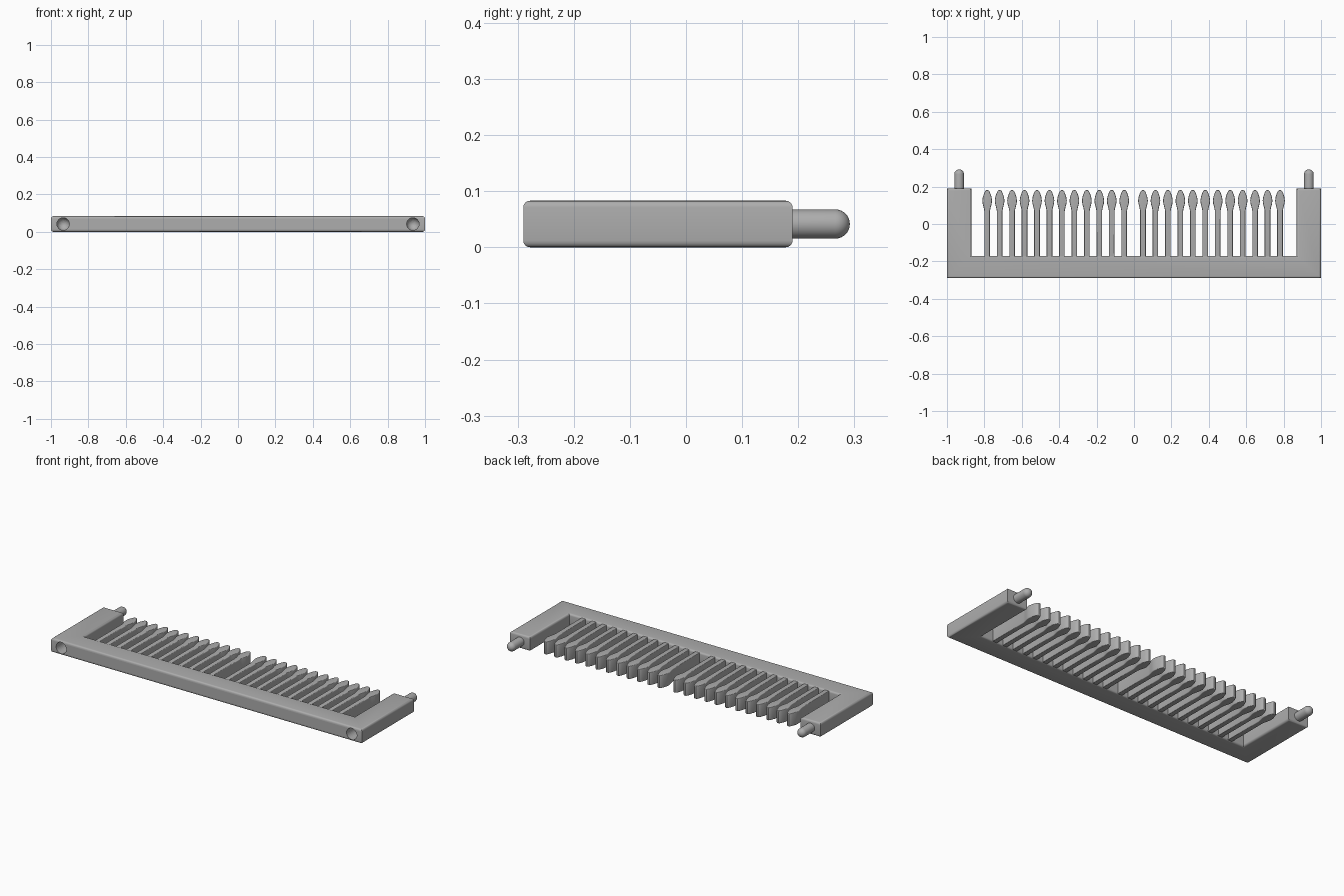
import bpy, bmesh, math

cube = bpy.data.objects.get("Cube")
if cube:
    bpy.data.objects.remove(cube, do_unlink=True)

HEIGHT = 0.083
MID = HEIGHT / 2

grey = bpy.data.materials.new("plain grey")
grey.use_nodes = True
colour = (0.42, 0.42, 0.42, 1)
grey.diffuse_color = colour
grey.node_tree.nodes["Principled BSDF"].inputs["Base Color"].default_value = colour


def make_object(name, bm):
    bmesh.ops.recalc_face_normals(bm, faces=bm.faces)
    mesh = bpy.data.meshes.new(name)
    bm.to_mesh(mesh)
    bm.free()
    mesh.materials.append(grey)
    obj = bpy.data.objects.new(name, mesh)
    bpy.context.collection.objects.link(obj)
    return obj


def smooth(obj):
    bpy.ops.object.select_all(action='DESELECT')
    obj.select_set(True)
    bpy.context.view_layer.objects.active = obj
    bpy.ops.object.shade_smooth_by_angle(angle=math.radians(35))


def prism(outline, z0, z1, radius):
    """Extrude a flat outline upward and round its top and bottom rims."""
    bm = bmesh.new()
    face = bm.faces.new([bm.verts.new((x, y, z0)) for x, y in outline])
    top = bmesh.ops.extrude_face_region(bm, geom=[face])["geom"]
    bmesh.ops.translate(bm, vec=(0, 0, z1 - z0),
                        verts=[v for v in top if isinstance(v, bmesh.types.BMVert)])
    rims = [e for e in bm.edges if abs(e.verts[0].co.z - e.verts[1].co.z) < 1e-5]
    bmesh.ops.bevel(bm, geom=rims, offset=radius, segments=4, profile=0.5,
                    affect='EDGES', clamp_overlap=True)
    return bm


def lathe_y(name, profile, x, z, sides=32):
    """Spin (radius, y) points round an axis that runs along y."""
    bm = bmesh.new()
    rings = []
    for r, y in profile:
        rings.append([bm.verts.new((x + r * math.cos(a), y, z + r * math.sin(a)))
                      for a in (math.tau * i / sides for i in range(sides))])
    for a, b in zip(rings, rings[1:]):
        for i in range(sides):
            j = (i + 1) % sides
            bm.faces.new((a[i], a[j], b[j], b[i]))
    bm.faces.new(rings[0])
    bm.faces.new(rings[-1])
    return make_object(name, bm)


def dome(radius, y_base, y_tip, steps=8):
    """Rod profile ending in a hemisphere."""
    points = [(radius, y_base)]
    for i in range(steps):
        a = math.pi / 2 * i / steps
        points.append((radius * math.cos(a), y_tip - radius + radius * math.sin(a)))
    points.append((0.0005, y_tip))
    return points


# U-shaped frame
frame = make_object("frame", prism(
    [(-1, -0.29), (1, -0.29), (1, 0.19), (0.87, 0.19),
     (0.87, -0.17), (-0.87, -0.17), (-0.87, 0.19), (-1, 0.19)], 0, HEIGHT, 0.012))

# Sockets in the front, pegs on the arm ends
for side, sx in (("left", 1), ("right", -1)):
    x = 0.935 * sx
    cutter = lathe_y(side + "_socket_cutter", dome(0.033, -0.32, -0.18), x, MID)
    cutter.hide_render = True
    cutter.hide_set(True)
    cut = frame.modifiers.new(side + " socket", 'BOOLEAN')
    cut.operation = 'DIFFERENCE'
    cut.solver = 'EXACT'
    cut.object = cutter
    smooth(lathe_y(side + "_peg", dome(0.026, 0.17, 0.292), x, MID))
smooth(frame)

# Comb teeth with spear-shaped heads
half = [(0.015, -0.18), (0.015, 0.07), (0.019, 0.09), (0.024, 0.108), (0.026, 0.125),
        (0.023, 0.145), (0.017, 0.163), (0.011, 0.176), (0.005, 0.181)]
outline = half + [(-x, y) for x, y in reversed(half)]
tooth = make_object("tooth", prism(outline, 0.004, HEIGHT - 0.004, 0.004))
smooth(tooth)
positions = [start + 0.0666 * i for start in (-0.785, 0.048) for i in range(12)]
tooth.location.x = positions[0]
for n, x in enumerate(positions[1:], 2):
    copy = tooth.copy()
    copy.name = "tooth_%02d" % n
    copy.location.x = x
    bpy.context.collection.objects.link(copy)
